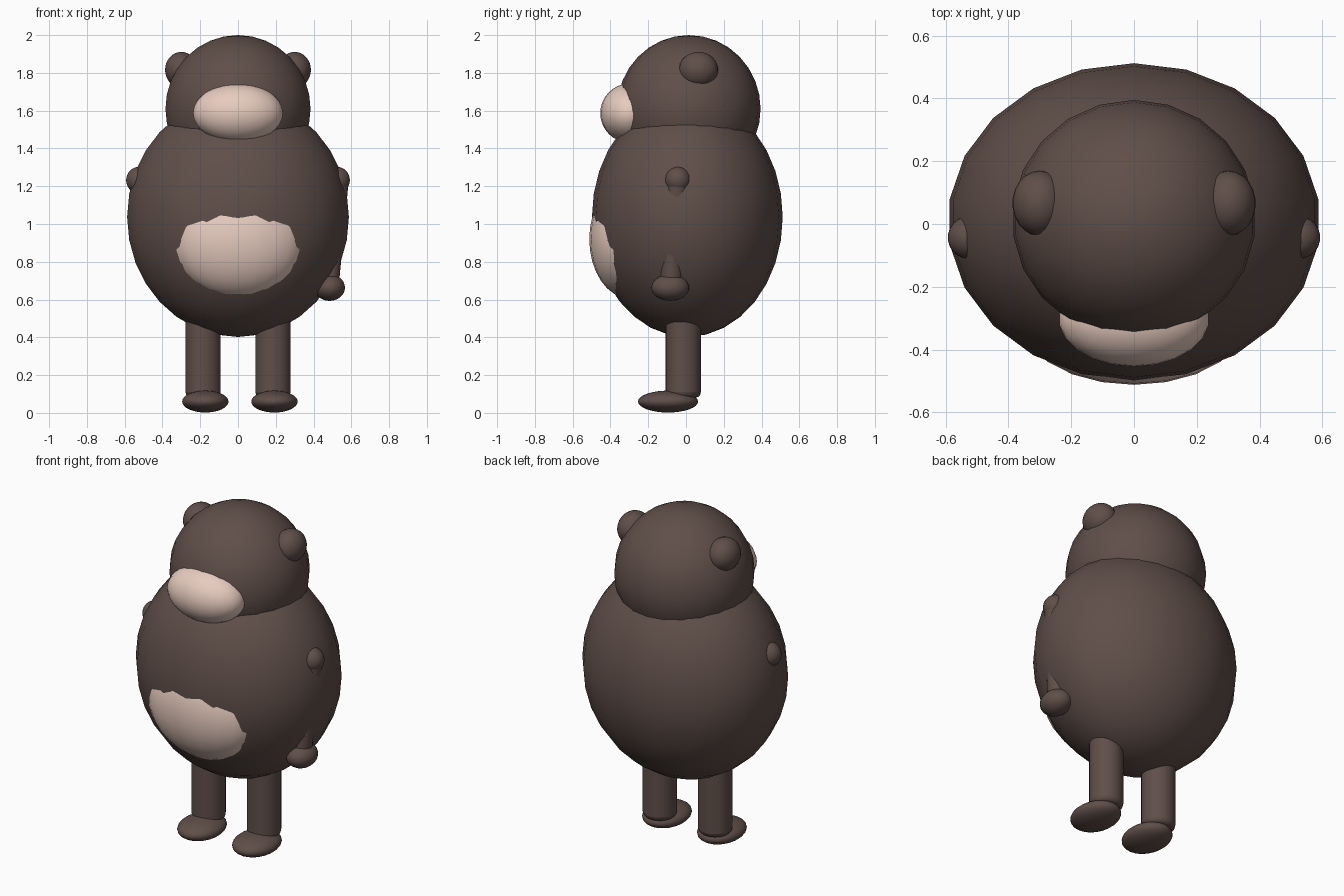
import bpy
from math import radians
from mathutils import Vector

if "Cube" in bpy.data.objects:
    bpy.data.objects.remove(bpy.data.objects["Cube"])


def material(name, rgb):
    m = bpy.data.materials.new(name)
    m.diffuse_color = (*rgb, 1)
    m.use_nodes = True
    m.node_tree.nodes["Principled BSDF"].inputs["Base Color"].default_value = m.diffuse_color
    return m


BROWN = material("brown_fur", (0.115, 0.077, 0.066))
PINK = material("pale_pink", (0.80, 0.60, 0.52))


def finish(name, mat):
    ob = bpy.context.object
    ob.name = name
    ob.data.materials.append(mat)
    bpy.ops.object.shade_smooth_by_angle(angle=radians(40))
    return ob


def ellipsoid(name, centre, radii, mat=BROWN):
    bpy.ops.mesh.primitive_uv_sphere_add(segments=22, ring_count=16, location=centre)
    bpy.context.object.scale = radii
    bpy.ops.object.transform_apply(location=False, rotation=False, scale=True)
    return finish(name, mat)


def limb(name, start, end, radius, bevel=0.0):
    a, b = Vector(start), Vector(end)
    bpy.ops.mesh.primitive_cylinder_add(vertices=22, radius=radius, depth=(b - a).length,
                                        location=(a + b) / 2)
    ob = bpy.context.object
    ob.rotation_mode = 'QUATERNION'
    ob.rotation_quaternion = (b - a).to_track_quat('Z', 'Y')
    if bevel:
        mod = ob.modifiers.new("rounded_end", 'BEVEL')
        mod.width, mod.segments, mod.limit_method = bevel, 3, 'ANGLE'
    return finish(name, BROWN)


# torso and head
ellipsoid("body", (0, 0.007, 1.037), (0.593, 0.505, 0.635))
ellipsoid("head", (0, 0.015, 1.61), (0.388, 0.38, 0.39))

# pale patches
ellipsoid("muzzle", (0, -0.30, 1.587), (0.24, 0.154, 0.156), PINK)
ellipsoid("belly_patch", (0, -0.30, 0.92), (0.364, 0.212, 0.313), PINK)

# paired parts
for side, s in (("left", -1), ("right", 1)):
    ellipsoid(f"{side}_ear", (s * 0.30, 0.066, 1.816), (0.087, 0.104, 0.095))
    ellipsoid(f"{side}_shoulder", (s * 0.525, -0.043, 1.232), (0.068, 0.068, 0.07))
    limb(f"{side}_leg", (s * 0.185, -0.015, 0.08), (s * 0.185, -0.015, 0.60), 0.094, 0.03)
    ellipsoid(f"{side}_foot", (s * 0.183 + 0.01, -0.095, 0.06), (0.124, 0.159, 0.058))

# lowered right arm, its hand showing at the hip
limb("right_arm", (0.528, -0.043, 1.232), (0.475, -0.08, 0.67), 0.058)
ellipsoid("right_hand", (0.485, -0.083, 0.663), (0.082, 0.1, 0.07))
